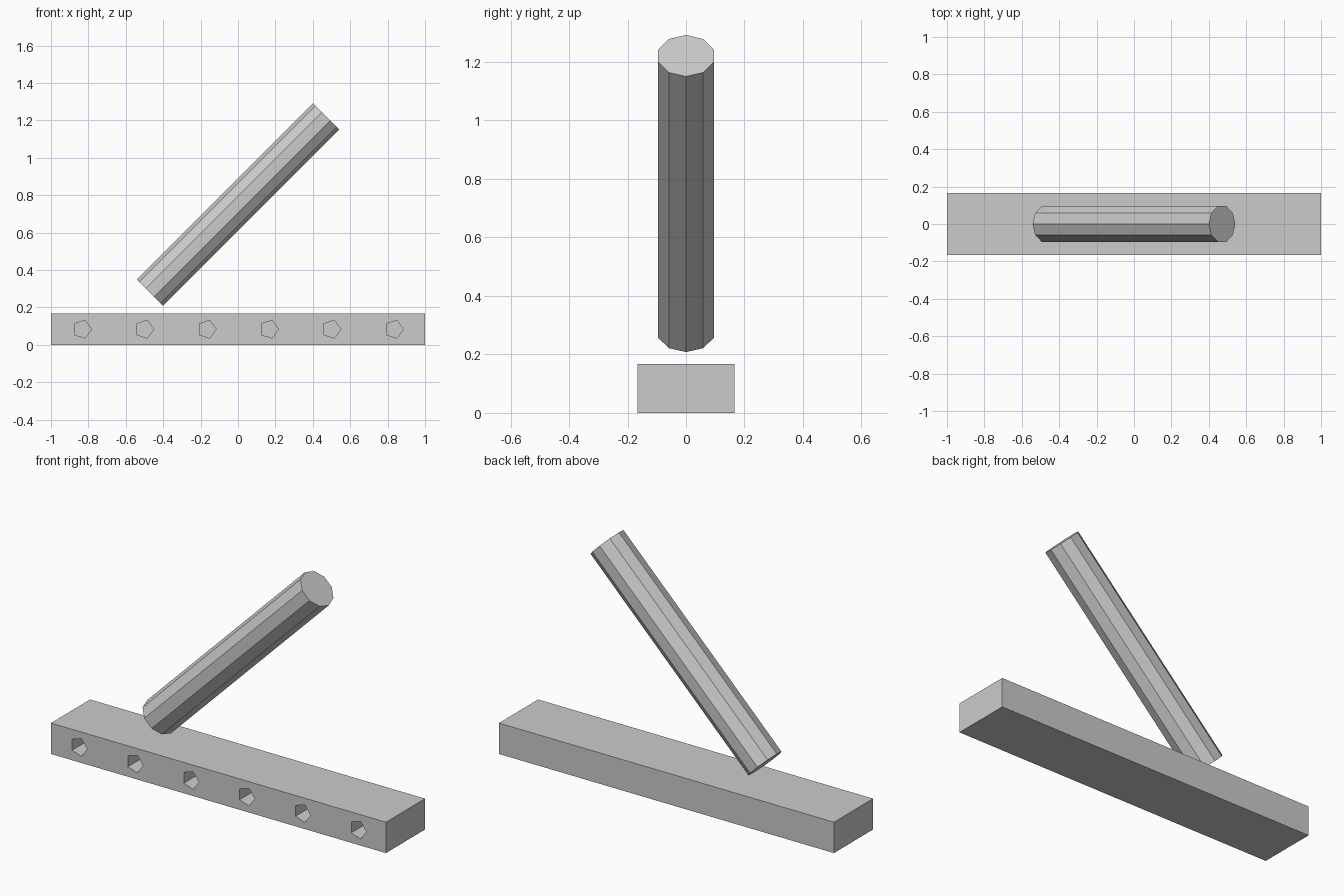
import bpy, bmesh
from math import cos, sin, pi, radians
from mathutils import Matrix, Vector

cube = bpy.data.objects.get("Cube")
if cube:
    bpy.data.objects.remove(cube, do_unlink=True)

UNIT = 1 / 30  # the bar is 60 units long

grey = bpy.data.materials.new("light grey")
grey.use_nodes = True
color = (0.6, 0.6, 0.6, 1)
grey.diffuse_color = color
grey.node_tree.nodes["Principled BSDF"].inputs["Base Color"].default_value = color


def add_prism(bm, sides, radius, length, matrix):
    """Centred prism along local z, with its first corner on local +x."""
    ring = [Vector((radius * cos(2 * pi * i / sides),
                    radius * sin(2 * pi * i / sides), -length / 2)) for i in range(sides)]
    base = bm.faces.new([bm.verts.new(matrix @ p) for p in ring])
    new = bmesh.ops.extrude_face_region(bm, geom=[base])["geom"]
    shift = matrix.to_3x3() @ Vector((0, 0, length))
    bmesh.ops.translate(bm, vec=shift, verts=[v for v in new if isinstance(v, bmesh.types.BMVert)])


def make_object(name, bm):
    bmesh.ops.recalc_face_normals(bm, faces=bm.faces)
    mesh = bpy.data.meshes.new(name)
    bm.to_mesh(mesh)
    bm.free()
    mesh.materials.append(grey)
    obj = bpy.data.objects.new(name, mesh)
    bpy.context.collection.objects.link(obj)
    return obj


# Base bar
bm = bmesh.new()
size = Vector((60, 10, 5)) * UNIT
bmesh.ops.create_cube(bm, size=1, matrix=Matrix.Translation((0, 0, size.z / 2)) @ Matrix.Diagonal(size).to_4x4())
bar = make_object("base_bar", bm)

# Row of blind five-sided holes, reaching the middle of the bar
bm = bmesh.new()
for i in range(6):
    place = Matrix.Translation(Vector((-25 + 10 * i, -5, 2.5)) * UNIT)
    add_prism(bm, 5, 1.5 * UNIT, 10 * UNIT, place @ Matrix.Rotation(radians(90), 4, 'X'))
cutter = make_object("hole_cutter", bm)
cutter.hide_render = True

cut = bar.modifiers.new("holes", 'BOOLEAN')
cut.operation = 'DIFFERENCE'
cut.solver = 'EXACT'
cut.object = cutter
bpy.context.view_layer.objects.active = bar
bpy.ops.object.modifier_apply(modifier=cut.name)
bpy.data.objects.remove(cutter, do_unlink=True)

# Slanted ten-sided rod
bm = bmesh.new()
tilt = Matrix.Translation((0, 0, 22.5 * UNIT)) @ Matrix.Rotation(radians(45), 4, 'Y')
add_prism(bm, 10, 3 * UNIT, 40 * UNIT, tilt)
make_object("slanted_rod", bm)
